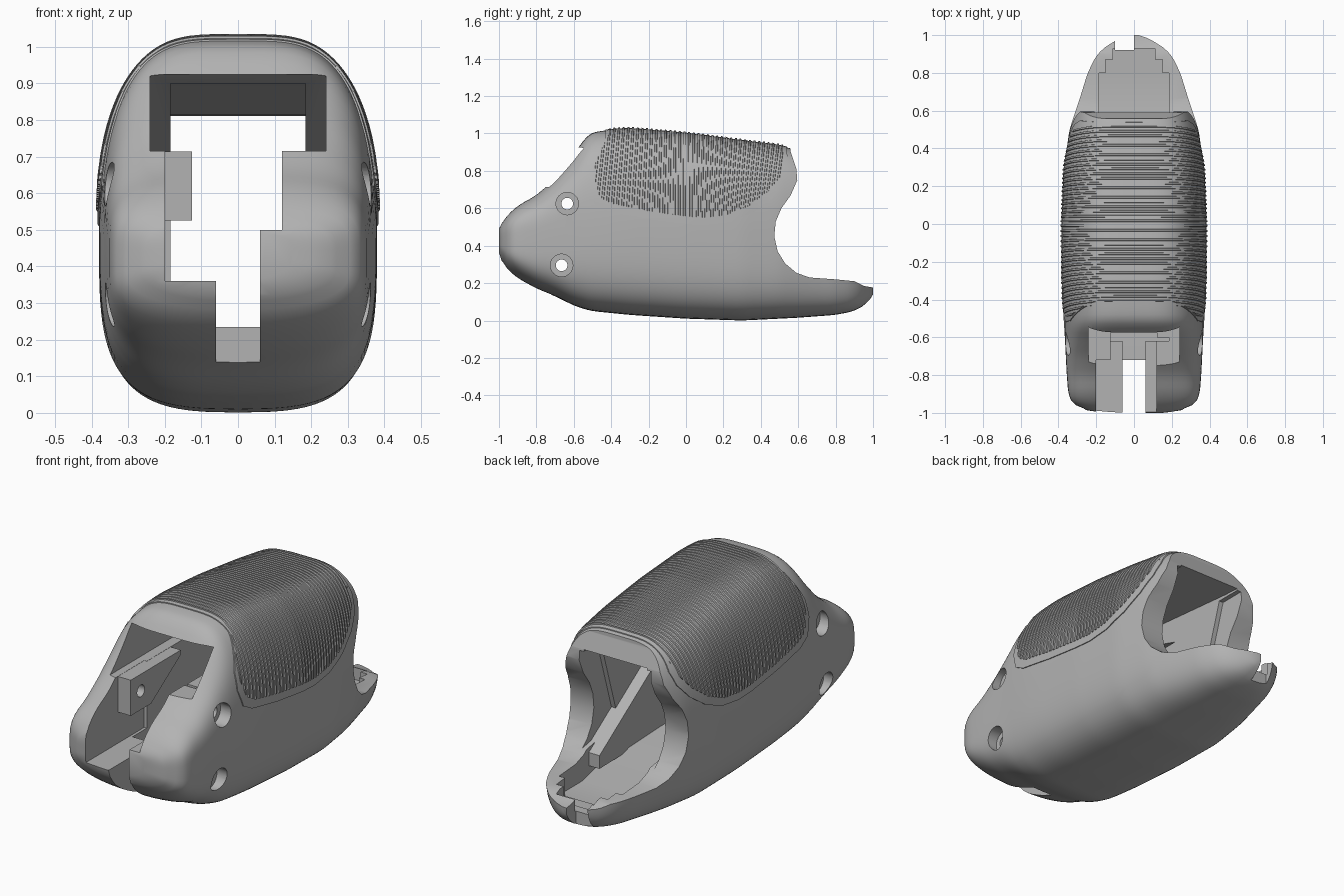
import bpy, bmesh, math
from mathutils import Vector

if "Cube" in bpy.data.objects:
    bpy.data.objects.remove(bpy.data.objects["Cube"])

grey = bpy.data.materials.new("plain_grey")
grey.use_nodes = True
grey.diffuse_color = (0.45, 0.45, 0.45, 1)
grey.node_tree.nodes["Principled BSDF"].inputs["Base Color"].default_value = grey.diffuse_color

# Body stations: y, underside, crown, half width
STATIONS = [
    (-1, .36, .49, .15), (-.985, .31, .525, .28), (-.96, .275, .56, .325),
    (-.9, .225, .615, .348), (-.8, .17, .67, .356), (-.7, .13, .76, .361),
    (-.6, .08, .885, .366), (-.54, .06, .98, .37), (-.5, .05, 1.007, .373),
    (-.4, .04, 1.02, .378), (-.3, .03, 1.025, .38), (0, .01, 1, .38),
    (.3, 0, .96, .37), (.5, .01, .935, .342), (.6, .015, .91, .314),
    (.8, .03, .75, .25), (.9, .05, .65, .2), (.97, .09, .55, .12), (1, .14, .4, .03)]
SIDES = 96


def lerp_station(y):
    y = max(-1, min(1, y))
    for a, b in zip(STATIONS, STATIONS[1:]):
        if y <= b[0]:
            return Vector(a[1:]).lerp(Vector(b[1:]), (y - a[0]) / (b[0] - a[0]))


def station(y):
    d = min(.03, 1 - abs(y))
    return (lerp_station(y - d) + 2 * lerp_station(y) + lerp_station(y + d)) / 4


def skin_point(y, i, offset):
    """Squarish section, tapered towards the crown, with a slightly keeled underside."""
    low, high, half = station(y)
    t = math.tau * i / SIDES
    c, s = math.cos(t), math.sin(t)
    across = math.copysign(math.sqrt(abs(c)), c)
    up = math.copysign(math.sqrt(abs(s)), s)
    z = (low + high) / 2 + up * ((high - low) / 2 + offset)
    taper = 1 - .2 * max(0, (z - .5) / .5) ** 2
    keel = .03 * across ** 2 * max(0, -up)
    return Vector((across * (half + offset) * taper, y, z + keel))


def finish(name, bm):
    bmesh.ops.recalc_face_normals(bm, faces=bm.faces)
    mesh = bpy.data.meshes.new(name)
    bm.to_mesh(mesh)
    bm.free()
    mesh.materials.append(grey)
    ob = bpy.data.objects.new(name, mesh)
    bpy.context.collection.objects.link(ob)
    return ob


def loft(name, rows, lean=0):
    """Skin over (y, offset) rows; lean shifts the outer rows forward as they drop."""
    bm = bmesh.new()
    rings = []
    for y, offset in rows:
        ring = []
        for i in range(SIDES):
            p = skin_point(y, i, offset)
            if lean:
                drop = min(.45, max(0, station(y)[1] - p.z))
                p = skin_point(y - lean * abs(y) * drop, i, offset)
            ring.append(bm.verts.new(p))
        rings.append(ring)
    for a, b in zip(rings, rings[1:]):
        for i in range(SIDES):
            j = (i + 1) % SIDES
            bm.faces.new((a[i], a[j], b[j], b[i]))
    bm.faces.new(rings[0])
    bm.faces.new(rings[-1])
    return finish(name, bm)


def prism(name, outline, x0, x1):
    """Side outline of (y, z) points extruded along x."""
    bm = bmesh.new()
    face = bm.faces.new([bm.verts.new((x0, y, z)) for y, z in outline])
    out = bmesh.ops.extrude_face_region(bm, geom=[face])
    moved = [v for v in out["geom"] if isinstance(v, bmesh.types.BMVert)]
    bmesh.ops.translate(bm, verts=moved, vec=(x1 - x0, 0, 0))
    return finish(name, bm)


def box(name, x0, x1, y0, y1, z0, z1):
    return prism(name, [(y0, z0), (y1, z0), (y1, z1), (y0, z1)], x0, x1)


def cylinder(name, x0, x1, y, z, r):
    ring = [math.tau * k / 32 for k in range(32)]
    return prism(name, [(y + r * math.cos(a), z + r * math.sin(a)) for a in ring], x0, x1)


def boolean(ob, cutter, operation="DIFFERENCE"):
    mod = ob.modifiers.new("cut", "BOOLEAN")
    mod.operation, mod.object, mod.solver = operation, cutter, "EXACT"
    bpy.context.view_layer.objects.active = ob
    bpy.ops.object.modifier_apply(modifier=mod.name)
    bpy.data.objects.remove(cutter)


def smooth(ob):
    bpy.ops.object.select_all(action="DESELECT")
    ob.select_set(True)
    bpy.context.view_layer.objects.active = ob
    bpy.ops.object.shade_smooth_by_angle(angle=math.radians(32))


def spread(start, end, count):
    return [start + (end - start) * k / count for k in range(count + 1)]


# Main shell
ys = [-1, -.995, -.985, -.975] + spread(-.96, .96, 80) + [.975, .985, 1]
shell = loft("handle_shell", [(y, 0) for y in ys])

# Scooped rear opening above the tail
boolean(shell, prism("rear_cut", [
    (.54, 1.2), (.56, .9), (.59, .81), (.595, .75), (.56, .67), (.51, .6), (.48, .53),
    (.472, .45), (.49, .37), (.53, .305), (.59, .255), (.66, .23), (.8, .22), (.9, .21),
    (.95, .185), (1.1, .16), (1.1, 1.2)], -.6, .6))

# Window through the sloping front, its ceiling falling towards the rear
boolean(shell, prism("window_cut", [
    (-1.1, .715), (-1.1, .925), (-.56, .925), (.1, .715)], -.24, .24))

# Long inner channel with a sloping ceiling
boolean(shell, prism("channel_cut", [
    (-.62, .235), (.3, .2), (.6, .12), (.8, .12), (.8, .8), (.5, .815), (-.4, .9), (-.62, .9)],
    -.185, .185))

# Slightly wider pocket at the rear mouth
boolean(shell, prism("pocket_cut", [
    (.3, .32), (.7, .25), (.7, .8), (.45, .8)], -.21, .21))

# Stepped front mouth, floor slot, stepped tail floor and tail notch
for limits in [(-.2, .12, -1.1, -.5, .5, .8), (-.2, .06, -1.1, -.5, .36, .52),
               (-.06, .06, -1.1, -.5, .235, .5), (-.06, .06, -1.1, -.72, -.1, .4),
               (-.15, .15, .78, .87, .125, .5), (-.11, .11, .85, .93, .13, .5),
               (-.1, 0, .92, 1.1, -.1, .5)]:
    boolean(shell, box("mouth_cut", *limits))

# Inner bracket on one side, ramped rail on the other
bracket = prism("inner_bracket", [
    (-.72, .525), (-.55, .525), (-.3, .69), (-.3, .714), (-.72, .714)], -.21, -.125)
rail = prism("ramped_rail", [
    (-.6, .2), (.55, .18), (.55, .25), (-.15, .714), (-.6, .714)], .122, .215)

# Screw holes through everything, counterbored on both sides
for y, z in [(-.635, .625), (-.665, .295)]:
    for part in (shell, bracket, rail):
        boolean(part, cylinder("screw_cut", -.6, .6, y, z, .031))
    for side in (-1, 1):
        boolean(shell, cylinder("bore_cut", side * .3, side * .6, y, z, .06))
smooth(shell)

# Grip pad outline on the side
GRIP = [(-.4, 1.2), (-.41, 1), (-.45, .92), (-.485, .84), (-.49, .75), (-.46, .66),
        (-.4, .625), (-.2, .585), (0, .557), (.1, .55), (.22, .565), (.34, .615),
        (.44, .69), (.505, .77), (.525, .84), (.52, .9), (.5, 1.2)]


def grip_patch(name, rows, outline, lean=0):
    patch = loft(name, rows, lean)
    boolean(patch, prism("grip_trim", outline, -.6, .6), "INTERSECT")
    boolean(patch, loft("grip_core", [(y, -.02) for y in spread(-.75, .75, 60)]))
    smooth(patch)


# Smooth border, slightly raised and larger than the ribbed pad
wide = [(y * 1.05 - .003, z - .04 if z < 1.1 else z) for y, z in GRIP]
grip_patch("grip_border", [(y, .005) for y in spread(-.7, .7, 80)], wide)

# Cross ribs
pitch = .025
rows = []
for k in range(-23, 26):
    for part, height in [(0, -.002), (.35, -.002), (.5, .011), (.85, .011)]:
        rows.append(((k + part) * pitch, height))
grip_patch("grip_ribs", rows, GRIP, lean=.25)
